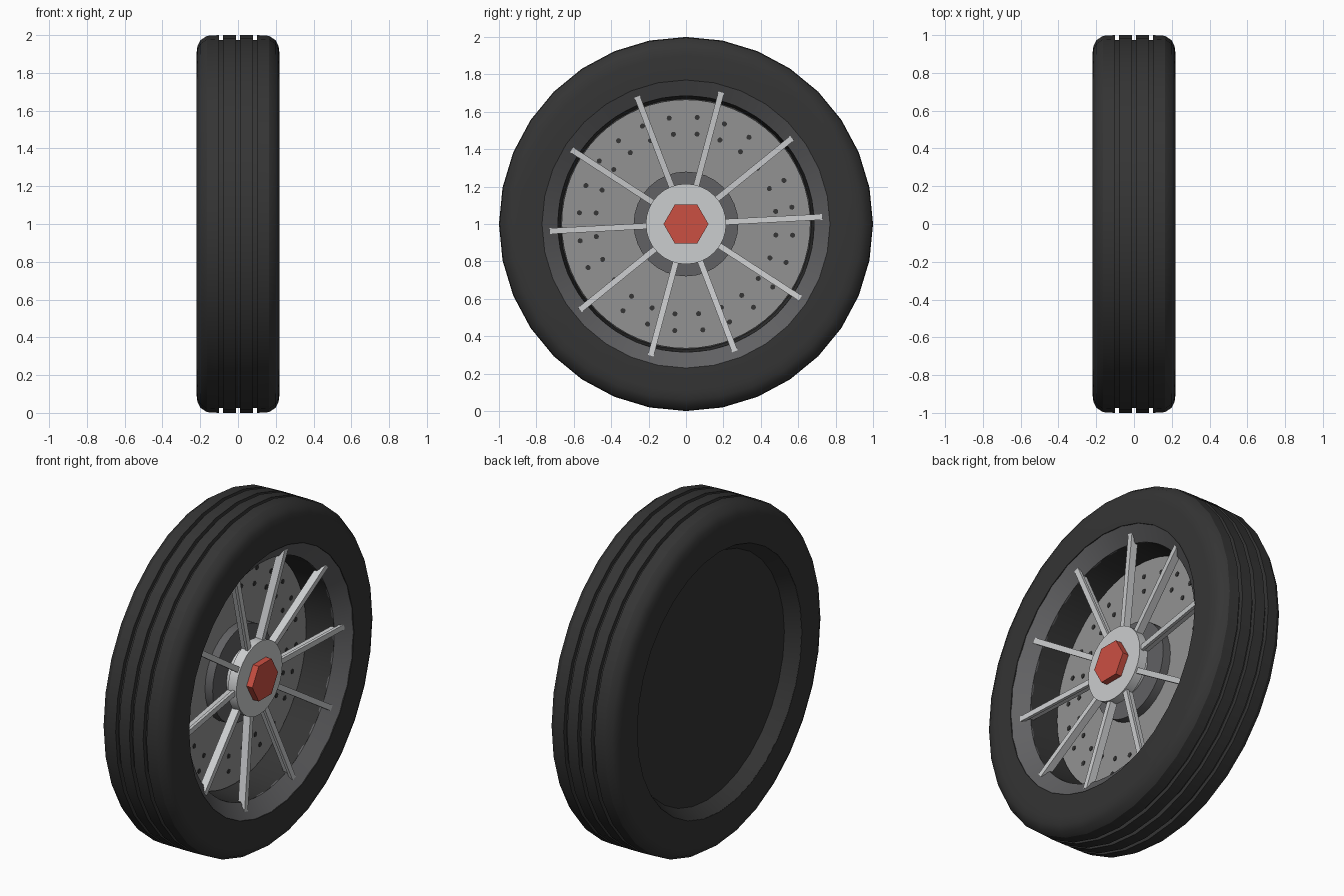
import bpy, bmesh, math
from mathutils import Matrix, Vector

if "Cube" in bpy.data.objects:
    bpy.data.objects.remove(bpy.data.objects["Cube"], do_unlink=True)

CENTRE = Matrix.Translation((0, 0, 1))


def material(name, r, g, b):
    m = bpy.data.materials.new(name)
    m.use_nodes = True
    m.diffuse_color = (r, g, b, 1)
    m.node_tree.nodes["Principled BSDF"].inputs["Base Color"].default_value = (r, g, b, 1)
    return m


rubber = material("black rubber", 0.035, 0.035, 0.035)
rim_grey = material("dark rim grey", 0.12, 0.12, 0.125)
disc_grey = material("brake disc grey", 0.29, 0.29, 0.29)
silver = material("light silver", 0.6, 0.61, 0.62)
red = material("nut red", 0.6, 0.08, 0.055)


def finish(name, bm, mat, smooth=True):
    bmesh.ops.recalc_face_normals(bm, faces=bm.faces)
    bmesh.ops.transform(bm, matrix=CENTRE, verts=bm.verts)
    mesh = bpy.data.meshes.new(name)
    bm.to_mesh(mesh)
    bm.free()
    mesh.materials.append(mat)
    obj = bpy.data.objects.new(name, mesh)
    bpy.context.collection.objects.link(obj)
    if smooth:
        bpy.ops.object.select_all(action='DESELECT')
        obj.select_set(True)
        bpy.context.view_layer.objects.active = obj
        bpy.ops.object.shade_smooth_by_angle(angle=math.radians(30))
    return obj


def lathe(name, profile, mat, segments=32, closed=False, smooth=True):
    """Revolve (x, radius) points around the x axle."""
    bm = bmesh.new()
    verts = [bm.verts.new((x, r, 0)) for x, r in profile]
    edges = [bm.edges.new(pair) for pair in zip(verts, verts[1:])]
    if closed:
        edges.append(bm.edges.new((verts[-1], verts[0])))
    bmesh.ops.spin(bm, geom=verts + edges, cent=(0, 0, 0), axis=(1, 0, 0),
                   angle=math.tau, steps=segments, use_duplicate=False)
    bmesh.ops.remove_doubles(bm, verts=bm.verts, dist=0.0005)
    return finish(name, bm, mat, smooth)


def drum(name, x0, x1, radius, mat, segments=32, smooth=True):
    return lathe(name, [(x0, 0), (x0, radius), (x1, radius), (x1, 0)], mat, segments, smooth=smooth)


# Tyre: rounded shoulders and three tread grooves
shoulder = [(0.22, 0.77), (0.22, 0.90), (0.215, 0.94), (0.198, 0.974), (0.165, 0.996)]
tread = []
for groove in (0.09, 0, -0.09):
    a, b = groove + 0.011, groove - 0.011
    tread += [(a, 1.0), (a, 0.975), (b, 0.975), (b, 1.0)]
lathe("tyre", shoulder + tread + [(-x, r) for x, r in reversed(shoulder)], rubber, closed=True)

# Wheel pan: dark barrel and closed back wall
lathe("wheel_pan", [(-0.04, 0), (-0.04, 0.672), (0.15, 0.687), (0.15, 0.775),
                    (-0.218, 0.775), (-0.218, 0.769), (-0.18, 0.745), (-0.14, 0.72),
                    (-0.14, 0)], rubber)

# Sloped rim lip
lathe("rim", [(0.218, 0.772), (0.15, 0.685), (0.14, 0.685), (0.14, 0.772)],
      rim_grey, segments=64, closed=True)

# Brake disc with its raised centre
drum("brake_disc", -0.045, -0.02, 0.665, disc_grey, 64)
drum("disc_centre", -0.03, 0.03, 0.28, rim_grey)

# Drilled holes as thin dark plates
bm = bmesh.new()
for i in range(24):
    for radius, offset in ((0.573, 9), (0.484, 8)):
        angle = math.radians(15 * i + offset)
        place = (Matrix.Rotation(angle, 4, 'X') @ Matrix.Translation((-0.019, radius, 0))
                 @ Matrix.Rotation(math.pi / 2, 4, 'Y'))
        bmesh.ops.create_cone(bm, cap_ends=True, segments=8, radius1=0.014,
                              radius2=0.014, depth=0.006, matrix=place)
finish("disc_holes", bm, rubber, smooth=False)

# Hub
drum("hub", 0.085, 0.14, 0.215, silver)
drum("hub_core", 0.02, 0.09, 0.15, silver)

# Ten spokes, leaning outward from the hub to the rim
bm = bmesh.new()
inner, outer = Vector((0.105, 0.18, 0)), Vector((0.165, 0.73, 0))
span = outer - inner
lean = Matrix.Rotation(-math.atan2(span.x, span.y), 4, 'Z')
for i in range(10):
    spin = Matrix.Rotation(math.radians(3 + 36 * i), 4, 'X')
    for depth, width, shift in ((0.018, 0.032, 0.012), (0.032, 0.02, -0.012)):
        middle = (inner + outer) / 2 + Vector((shift, 0, 0))
        size = Matrix.Diagonal((depth, span.length, width, 1))
        bmesh.ops.create_cube(bm, size=1, matrix=spin @ Matrix.Translation(middle) @ lean @ size)
finish("spokes", bm, silver, smooth=False)

# Hexagonal centre nut
drum("centre_nut", 0.13, 0.178, 0.12, red, 6, smooth=False)
